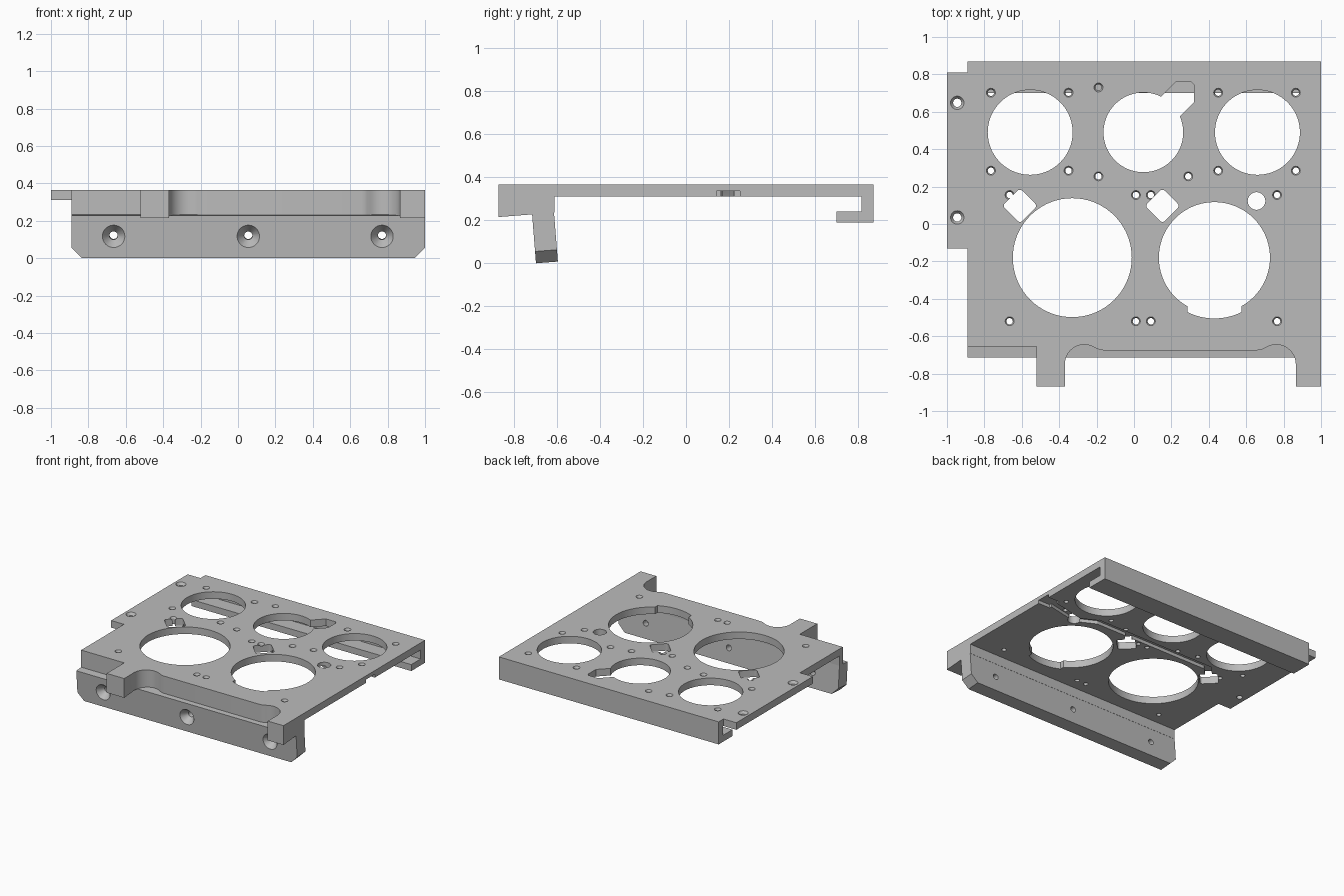
import bpy, bmesh
from math import sin, cos, pi, radians, hypot
from mathutils import Matrix, Vector

cube = bpy.data.objects.get("Cube")
if cube:
    bpy.data.objects.remove(cube, do_unlink=True)

grey = bpy.data.materials.new("plain_grey")
grey.use_nodes = True
colour = (0.5, 0.5, 0.5, 1)
grey.diffuse_color = colour
grey.node_tree.nodes["Principled BSDF"].inputs["Base Color"].default_value = colour

TOP, UNDER = 0.365, 0.31


def frame(u, v, w, origin=(0, 0, 0)):
    m = Matrix((u, v, w)).transposed().to_4x4()
    m.translation = Vector(origin)
    return m


FLAT = Matrix.Identity(4)


def finish(name, bm):
    bmesh.ops.recalc_face_normals(bm, faces=bm.faces)
    mesh = bpy.data.meshes.new(name)
    bm.to_mesh(mesh)
    bm.free()
    mesh.materials.append(grey)
    ob = bpy.data.objects.new(name, mesh)
    bpy.context.collection.objects.link(ob)
    return ob


def prism(name, pts, lo, hi, m=FLAT):
    bm = bmesh.new()
    rings = [[bm.verts.new(m @ Vector((u, v, w))) for u, v in pts] for w in (lo, hi)]
    bm.faces.new(rings[0])
    bm.faces.new(rings[1])
    n = len(pts)
    for i in range(n):
        j = (i + 1) % n
        bm.faces.new((rings[0][i], rings[0][j], rings[1][j], rings[1][i]))
    return finish(name, bm)


def turned(name, profile, m, n=32):
    """Solid of revolution about the frame's third axis from (radius, height) pairs."""
    bm = bmesh.new()
    rings = [[bm.verts.new(m @ Vector((r * cos(2 * pi * i / n), r * sin(2 * pi * i / n), h)))
              for i in range(n)] for r, h in profile]
    bm.faces.new(rings[0])
    bm.faces.new(rings[-1])
    for a, b in zip(rings, rings[1:]):
        for i in range(n):
            j = (i + 1) % n
            bm.faces.new((a[i], a[j], b[j], b[i]))
    return finish(name, bm)


def rect(x0, y0, x1, y1):
    return [(x0, y0), (x1, y0), (x1, y1), (x0, y1)]


def arc(x, y, r, a0=0, a1=360, n=12):
    return [(x + r * cos(radians(a0 + (a1 - a0) * i / n)),
             y + r * sin(radians(a0 + (a1 - a0) * i / n))) for i in range(n + 1)]


def circle(x, y, r):
    return arc(x, y, r, n=72)[:-1]


def combine(body, tool, operation):
    mod = body.modifiers.new(tool.name, 'BOOLEAN')
    mod.operation, mod.solver, mod.object = operation, 'EXACT', tool
    bpy.context.view_layer.objects.active = body
    bpy.ops.object.modifier_apply(modifier=mod.name)
    bpy.data.objects.remove(tool, do_unlink=True)


# Top plate with the thin side tab
plate = prism("mounting_plate", [(-0.89, -0.63), (1, -0.63), (1, 0.84), (-0.89, 0.84),
                                 (-0.89, 0.81), (-1, 0.81), (-1, -0.13), (-0.89, -0.13)],
              UNDER, TOP)

# Front beam: two lugs and a relieved recess, with a sloping underside
relief = [(-0.37, -0.87)] + arc(-0.265, -0.75, 0.105, 180, 60, 16)
relief += [(-0.195, -0.668), (-0.183, -0.673), (-0.165, -0.675)]
mirrored = [(0.495 - x, y) for x, y in reversed(relief)]
beam = prism("front_beam", [(-0.89, -0.612), (-0.89, -0.655), (-0.52, -0.655), (-0.52, -0.87)]
             + relief + mirrored + [(1, -0.87), (1, -0.612)], 0.2, TOP)
for v in beam.data.vertices:
    if v.co.z < 0.3:
        v.co.z = 0.215 + (v.co.y + 0.87) * 0.079

# Leaning front flange with chamfered lower corners
lean = frame((1, 0, 0), (0, -0.079, 0.997), (0, 0.997, 0.079), (0, -0.697, 0))
flange = prism("front_flange", [(-0.835, 0), (0.945, 0), (1, 0.055), (1, 0.228),
                                (-0.89, 0.228), (-0.89, 0.055)], 0, 0.102, lean)

# Rear hook
along_x = frame((0, 1, 0), (0, 0, 1), (1, 0, 0))
hook = prism("rear_hook", [(0.87, TOP), (0.87, 0.19), (0.7, 0.19), (0.7, 0.24),
                           (0.815, 0.24), (0.815, TOP)], -0.89, 1, along_x)

for part in (beam, flange, hook):
    combine(plate, part, 'UNION')

# Plate openings: large and small rounds, one with a lower notch
holes = [circle(-0.33, -0.18, 0.318), circle(-0.555, 0.49, 0.227),
         circle(0.05, 0.49, 0.213), circle(0.66, 0.49, 0.227), circle(0.655, 0.123, 0.047)]
notch = arc(0.43, -0.18, 0.325, 243.5, 296.5, 16)
holes.append(notch + arc(0.43, -0.18, 0.297, -60.8, 240.8, 60))
# Connector notch beside the middle round
holes.append([(0.1, 0.64), (0.145, 0.68), (0.225, 0.76), (0.305, 0.76), (0.32, 0.745),
              (0.32, 0.65), (0.245, 0.575), (0.18, 0.55)])
# Diamond cable openings with rounded corners
for cx in (-0.61, 0.152):
    diamond = []
    for k in range(4):
        a = 90 * k
        diamond += arc(cx + 0.068 * cos(radians(a)), 0.097 + 0.068 * sin(radians(a)),
                       0.018, a - 45, a + 45, 6)
    holes.append(diamond)
for pts in holes:
    combine(plate, prism("opening", pts, 0.27, 0.45), 'DIFFERENCE')

# Shallow cable channel under the plate, with branches to the openings
channel = [(1.05, 0.197, 0.9, 0.197, 0.11), (0.92, 0.197, 0.655, 0.14, 0.06),
           (0.655, 0.13, 0.5, 0.21, 0.05), (0.52, 0.21, -0.52, 0.21, 0.05),
           (0.22, 0.21, 0.152, 0.1, 0.05), (-0.5, 0.215, -0.6, 0.11, 0.05)]
for x0, y0, x1, y1, w in channel:
    d = hypot(x1 - x0, y1 - y0)
    nx, ny = -(y1 - y0) / d * w / 2, (x1 - x0) / d * w / 2
    pts = [(x0 + nx, y0 + ny), (x0 - nx, y0 - ny), (x1 - nx, y1 - ny), (x1 + nx, y1 + ny)]
    combine(plate, prism("channel", pts, 0.28, 0.336), 'DIFFERENCE')

# Screw holes in the plate
screws = [(-0.19, 0.73), (-0.19, 0.255), (0.29, 0.255)]
screws += [(x, y) for x in (-0.765, -0.35, 0.45, 0.865) for y in (0.285, 0.702)]
screws += [(x, y) for x in (-0.665, 0.01, 0.09, 0.765) for y in (-0.52, 0.155)]
for x, y in screws:
    combine(plate, turned("screw_hole", [(0.017, 0.27), (0.017, 0.352), (0.024, TOP), (0.024, 0.4)],
                          Matrix.Translation((x, y, 0)), 24), 'DIFFERENCE')

# Countersunk holes in the side tab
for y in (0.035, 0.648):
    combine(plate, turned("tab_hole", [(0.022, 0.27), (0.022, 0.345), (0.036, TOP), (0.036, 0.4)],
                          Matrix.Translation((-0.945, y, 0))), 'DIFFERENCE')

# Countersunk holes through the front flange
for x in (-0.665, 0.055, 0.77):
    m = lean @ Matrix.Translation((x, 0.117, 0))
    combine(plate, turned("flange_hole", [(0.06, -0.05), (0.06, 0), (0.022, 0.05), (0.022, 0.15)],
                          m), 'DIFFERENCE')

bpy.ops.object.select_all(action='DESELECT')
plate.select_set(True)
bpy.context.view_layer.objects.active = plate
bpy.ops.object.shade_smooth_by_angle(angle=radians(25))
